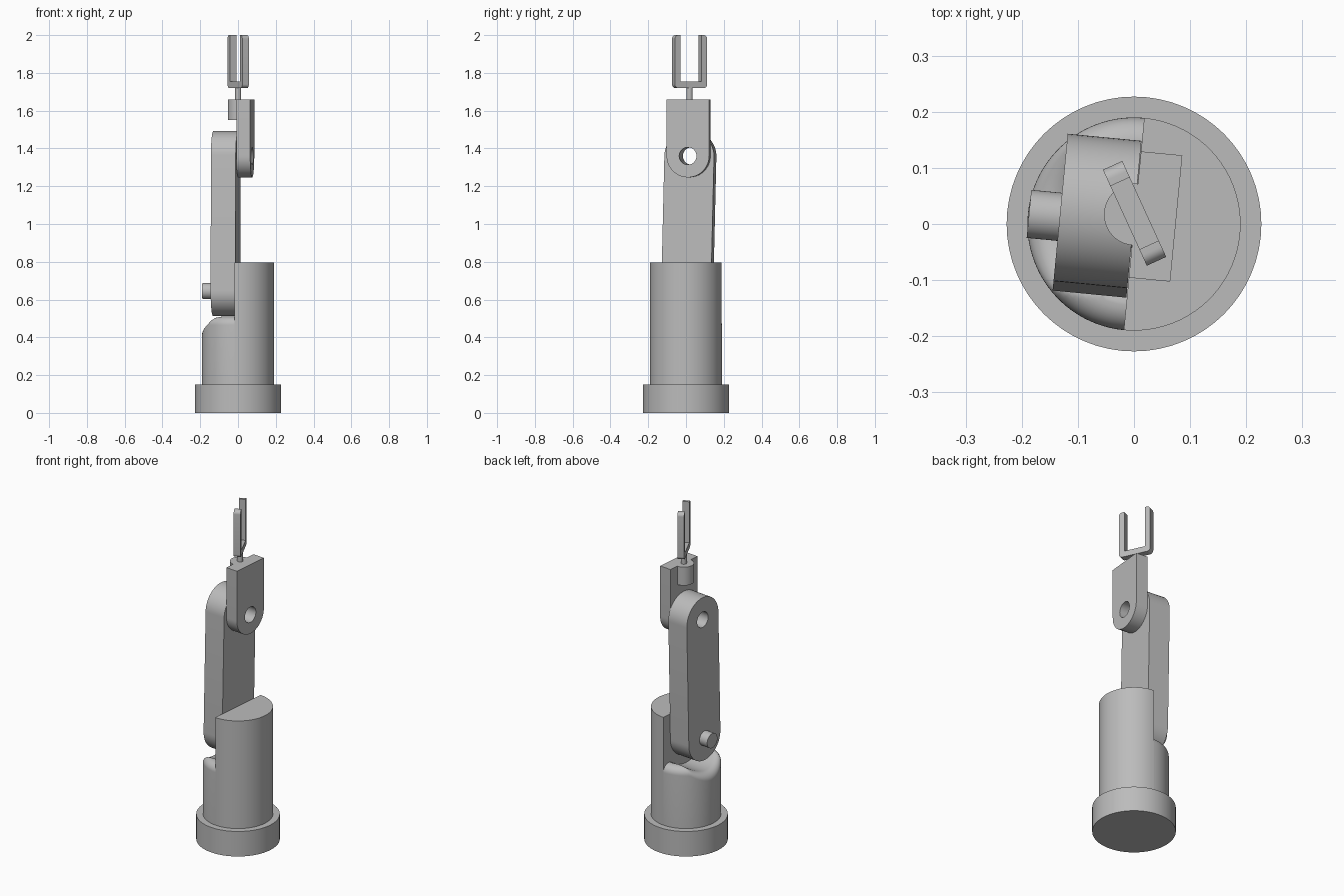
import bpy, bmesh, math
from mathutils import Matrix

cube = bpy.data.objects.get("Cube")
if cube:
    bpy.data.objects.remove(cube, do_unlink=True)

# One plain grey for the whole machine
grey = bpy.data.materials.new("machine grey")
grey.use_nodes = True
colour = (0.5, 0.5, 0.5, 1)
grey.diffuse_color = colour
grey.node_tree.nodes["Principled BSDF"].inputs["Base Color"].default_value = colour

TURN = Matrix.Rotation(math.radians(-5.5), 4, 'Z')   # swivel of everything above the base
SIDE = Matrix(((0, 0, 1, 0), (1, 0, 0, 0), (0, 1, 0, 0), (0, 0, 0, 1)))  # profile in y-z, depth along x
PIVOT_Z, ELBOW_Z, ELBOW_Y = 0.645, 1.36, 0.017
BODY_R, BASE_TOP = 0.19, 0.15


def finish(name, bm, matrix):
    bmesh.ops.recalc_face_normals(bm, faces=bm.faces)
    bm.transform(matrix)
    mesh = bpy.data.meshes.new(name)
    bm.to_mesh(mesh)
    bm.free()
    mesh.materials.append(grey)
    obj = bpy.data.objects.new(name, mesh)
    bpy.context.collection.objects.link(obj)
    bpy.ops.object.select_all(action='DESELECT')
    obj.select_set(True)
    bpy.context.view_layer.objects.active = obj
    bpy.ops.object.shade_smooth_by_angle(angle=math.radians(30))
    return obj


def arc(u, v, r, start, end, steps=32):
    angles = [math.radians(start + (end - start) * i / steps) for i in range(steps + 1)]
    return [(u + r * math.cos(a), v + r * math.sin(a)) for a in angles]


def circle(u, v, r):
    return arc(u, v, r, 0, 360, 64)[:-1]


def prism(name, loops, low, high, matrix):
    """Extrude an outline, with optional holes, from low to high."""
    bm = bmesh.new()
    for loop in loops:
        verts = [bm.verts.new((u, v, low)) for u, v in loop]
        for i, vert in enumerate(verts):
            bm.edges.new((vert, verts[i - 1]))
    bmesh.ops.triangle_fill(bm, edges=bm.edges[:], use_beauty=True)
    bmesh.ops.dissolve_limit(bm, angle_limit=0.01, verts=[], edges=bm.edges[:]) if len(loops) == 1 else None
    top = bmesh.ops.extrude_face_region(bm, geom=bm.faces[:], use_keep_orig=True)["geom"]
    moved = [g for g in top if isinstance(g, bmesh.types.BMVert)]
    bmesh.ops.translate(bm, verts=moved, vec=(0, 0, high - low))
    return finish(name, bm, matrix)


# Base and the tall half of the turret
prism("base", [circle(0, 0, 0.227)], 0, BASE_TOP, Matrix())
prism("turret_tall_half", [arc(0, 0, BODY_R, -90, 90, 40)], BASE_TOP, 0.795, TURN)


# Low half of the turret: rounded rim with a trough that clears the arm
def shoulder_height(y, r, rim=0.045, trough=0.187):
    over = max(0, r - (BODY_R - rim))
    dip = PIVOT_Z - math.sqrt(max(0, trough ** 2 - y ** 2))
    return min(dip, 0.51) - rim + math.sqrt(max(0, rim ** 2 - over ** 2))


bm = bmesh.new()
radii = [0.0001] + [0.02 * i for i in range(1, 8)]
radii += [0.145 + 0.045 * math.sin(math.pi * i / 20) for i in range(11)]
rows = []
for i in range(49):
    a = math.radians(90 + 180 * i / 48)
    c, s = math.cos(a), math.sin(a)
    row = [bm.verts.new((r * c, r * s, shoulder_height(r * s, r))) for r in radii]
    row.append(bm.verts.new((BODY_R * c, BODY_R * s, BASE_TOP)))
    rows.append(row)
for a, b in zip(rows, rows[1:]):
    for j in range(len(a) - 1):
        bm.faces.new((a[j], a[j + 1], b[j + 1], b[j]))
finish("turret_low_half", bm, TURN)

# Pivot pin and the leaning lower arm
prism("pivot_pin", [circle(0, PIVOT_Z, 0.043)], -0.188, 0, TURN @ SIDE)
lean = Matrix.Translation((0, 0, PIVOT_Z)) @ Matrix.Rotation(math.radians(-1.35), 4, 'X')
reach = ELBOW_Z - PIVOT_Z
arm = arc(0, 0, 0.132, 180, 360) + arc(0, reach, 0.132, 0, 180)
prism("lower_arm", [arm, circle(0, reach, 0.046)], -0.133, -0.001, TURN @ lean @ SIDE)

# Forearm plate with its elbow hole and half-round boss
WRIST_TOP = 1.66
plate = arc(ELBOW_Y, ELBOW_Z, 0.113, 180, 360) + [(ELBOW_Y + 0.113, WRIST_TOP), (ELBOW_Y - 0.113, WRIST_TOP)]
prism("forearm_plate", [plate, circle(ELBOW_Y, ELBOW_Z, 0.046)], 0, 0.074, TURN @ SIDE)
prism("wrist_boss", [arc(0, ELBOW_Y, 0.055, 90, 270)], 1.55, WRIST_TOP, TURN)

# Wrist stem and two-finger gripper
wrist = Matrix.Translation((0.001, 0.019, 0))
prism("wrist_stem", [circle(0, 0, 0.016)], WRIST_TOP - 0.02, 1.73, wrist)
half, thick, soft, low, high = 0.094, 0.032, 0.02, 1.72, 2.0
finger = [(half - thick, low + 0.035), (half - thick, high)]
finger += arc(half - soft, high - soft, soft, 90, 0, 8) + arc(half - soft, low + soft, soft, 0, -90, 8)
gripper = finger + [(-u, v) for u, v in reversed(finger)]
prism("gripper", [gripper], -0.019, 0.019, wrist @ Matrix.Rotation(math.radians(24.6), 4, 'Z') @ SIDE)
